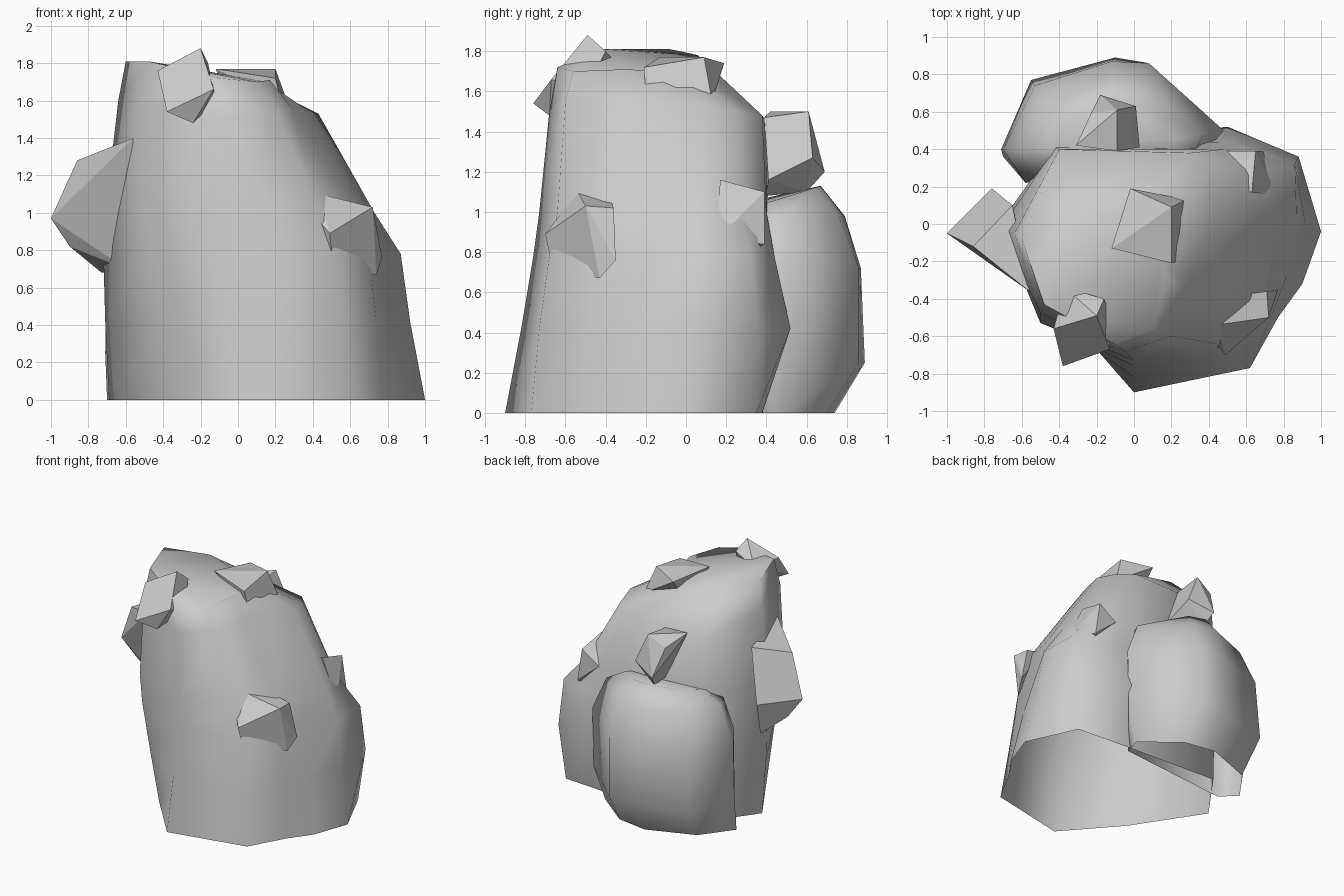
import bpy
import bmesh
import math

default_cube = bpy.data.objects.get("Cube")
if default_cube:
    bpy.data.objects.remove(default_cube, do_unlink=True)


def make_material(name, colour):
    material = bpy.data.materials.new(name)
    material.use_nodes = True
    material.diffuse_color = colour
    for node in material.node_tree.nodes:
        if node.type == "BSDF_PRINCIPLED":
            node.inputs["Base Color"].default_value = colour
    return material


stone_grey = make_material("stone grey", (0.6, 0.6, 0.6, 1))


def finish(name, bm, smooth_angle=None):
    """Turn the bmesh into an object, smooth below the given angle."""
    mesh = bpy.data.meshes.new(name)
    bm.to_mesh(mesh)
    bm.free()
    mesh.materials.append(stone_grey)
    if smooth_angle:
        mesh.shade_smooth()
        mesh.set_sharp_from_angle(angle=math.radians(smooth_angle))
    else:
        mesh.shade_flat()
    item = bpy.data.objects.new(name, mesh)
    bpy.context.collection.objects.link(item)
    return item


def level(height, *outline):
    """Place a flat outline at one height."""
    return [(x, y, height) for x, y in outline]


def loft_rock(name, rings):
    """Skin a rock, open underneath, through counter-clockwise rings."""
    bm = bmesh.new()
    loops = [[bm.verts.new(point) for point in ring] for ring in rings]
    for lower, upper in zip(loops, loops[1:]):
        count = len(lower)
        for i in range(count):
            j = (i + 1) % count
            bm.faces.new((lower[i], lower[j], upper[j], upper[i]))
    bm.faces.new(loops[-1])
    return finish(name, bm, smooth_angle=80)


def crystal(name, corners):
    """Flat-faced chunk spanned by its corners."""
    bm = bmesh.new()
    for corner in corners:
        bm.verts.new(corner)
    result = bmesh.ops.convex_hull(bm, input=bm.verts)
    unused = [v for v in result["geom_interior"] if isinstance(v, bmesh.types.BMVert)]
    bmesh.ops.delete(bm, geom=unused, context="VERTS")
    bmesh.ops.dissolve_limit(bm, angle_limit=math.radians(12),
                             verts=bm.verts, edges=bm.edges)
    bmesh.ops.recalc_face_normals(bm, faces=bm.faces)
    return finish(name, bm)


# Tall main rock: a broad foot bulging out on the left flank
foot = [
    level(0, (0, -.9), (.62, -.77), (.77, -.5), (.9, -.32), (1, -.04),
          (.82, .35), (.4, .38), (-.4, .42), (-.69, .02), (-.35, -.5)),
    level(.42, (0, -.82), (.57, -.73), (.74, -.48), (.82, -.27), (.92, -.02),
          (.88, .36), (.5, .52), (-.41, .42), (-.71, 0), (-.42, -.52)),
    level(.78, (0, -.76), (.52, -.68), (.7, -.46), (.75, -.16), (.87, .02),
          (.86, .32), (.5, .44), (-.42, .42), (-.72, 0), (-.48, -.53)),
    level(1, (0, -.73), (.44, -.64), (.65, -.42), (.7, -.16), (.73, .06),
          (.68, .27), (.48, .4), (-.42, .41), (-.71, -.02), (-.5, -.53)),
]

# Its shoulders and sloping crown
crown = [
    [(-.05, -.68, 1.5), (.2, -.6, 1.55), (.28, -.35, 1.57), (.37, -.1, 1.55),
     (.43, .09, 1.53), (.4, .25, 1.5), (.3, .38, 1.48), (-.4, .4, 1.45),
     (-.64, -.05, 1.6), (-.5, -.48, 1.6)],
    [(-.1, -.64, 1.72), (.1, -.56, 1.7), (.17, -.3, 1.71), (.15, -.12, 1.7),
     (.13, 0, 1.68), (.1, .06, 1.67), (.04, .1, 1.66), (-.3, .06, 1.78),
     (-.6, -.08, 1.81), (-.48, -.43, 1.81)],
]
loft_rock("main_rock", foot + crown)

# Low boulder resting against the back
loft_rock("back_boulder", [
    level(0, (.34, .34), (.38, .48), (.1, .7), (-.15, .74),
          (-.52, .6), (-.7, .36), (-.58, .25)),
    level(.25, (.34, .34), (.47, .5), (.08, .86), (-.1, .89),
          (-.55, .77), (-.71, .4), (-.58, .22)),
    level(.72, (.34, .34), (.48, .5), (.08, .86), (-.12, .87),
          (-.53, .74), (-.7, .4), (-.58, .22)),
    level(.98, (.3, .33), (.37, .48), (.08, .76), (-.12, .79),
          (-.45, .66), (-.6, .4), (-.52, .27)),
    [(.16, .33, 1.03), (.22, .45, 1.06), (.02, .64, 1.12), (-.12, .67, 1.13),
     (-.33, .58, 1.11), (-.45, .4, 1.07), (-.42, .33, 1.04)],
])

# Angular chunks stuck in the rocks
crystal("front_top_crystal", [
    (-.43, -.56, 1.76), (-.2, -.49, 1.88), (-.13, -.67, 1.66),
    (-.38, -.76, 1.54), (-.24, -.68, 1.48), (-.37, -.34, 1.74),
    (-.16, -.4, 1.8), (-.12, -.5, 1.6)])
crystal("top_crystal", [
    (.2, .09, 1.77), (-.12, -.13, 1.77), (.2, -.21, 1.72),
    (.23, -.2, 1.6), (.28, .13, 1.55), (-.02, .19, 1.74), (0, 0, 1.5)])
crystal("back_crystal", [
    (-.09, .61, 1.5), (-.09, .39, 1.47), (.01, .63, 1.27),
    (.03, .41, 1.16), (-.31, .42, 1.5), (-.18, .69, 1.2),
    (-.14, .6, 1.1), (-.1, .4, 1.08), (-.23, .59, 1.42)])
crystal("back_side_crystal", [
    (.65, .39, 1.1), (.63, .17, 1.16), (.69, .39, .84),
    (.77, .15, .86), (.49, .2, 1.1), (.5, .39, 1), (.6, .28, .77)])
crystal("front_side_crystal", [
    (.38, -.58, 1.02), (.44, -.54, 1.1), (.72, -.5, 1.03),
    (.49, -.7, .89), (.51, -.66, .69), (.72, -.48, .78),
    (.77, -.35, .76), (.74, -.43, .67), (.71, -.36, 1.02), (.55, -.38, 1.07)])
crystal("right_crystal", [
    (-1, -.05, .97), (-.86, -.12, 1.28), (-.56, -.36, 1.4),
    (-.65, .1, 1.35), (-.76, .19, .95), (-.76, -.1, .93),
    (-.9, 0, .82), (-.73, .1, .68), (-.6, -.1, .7)])
